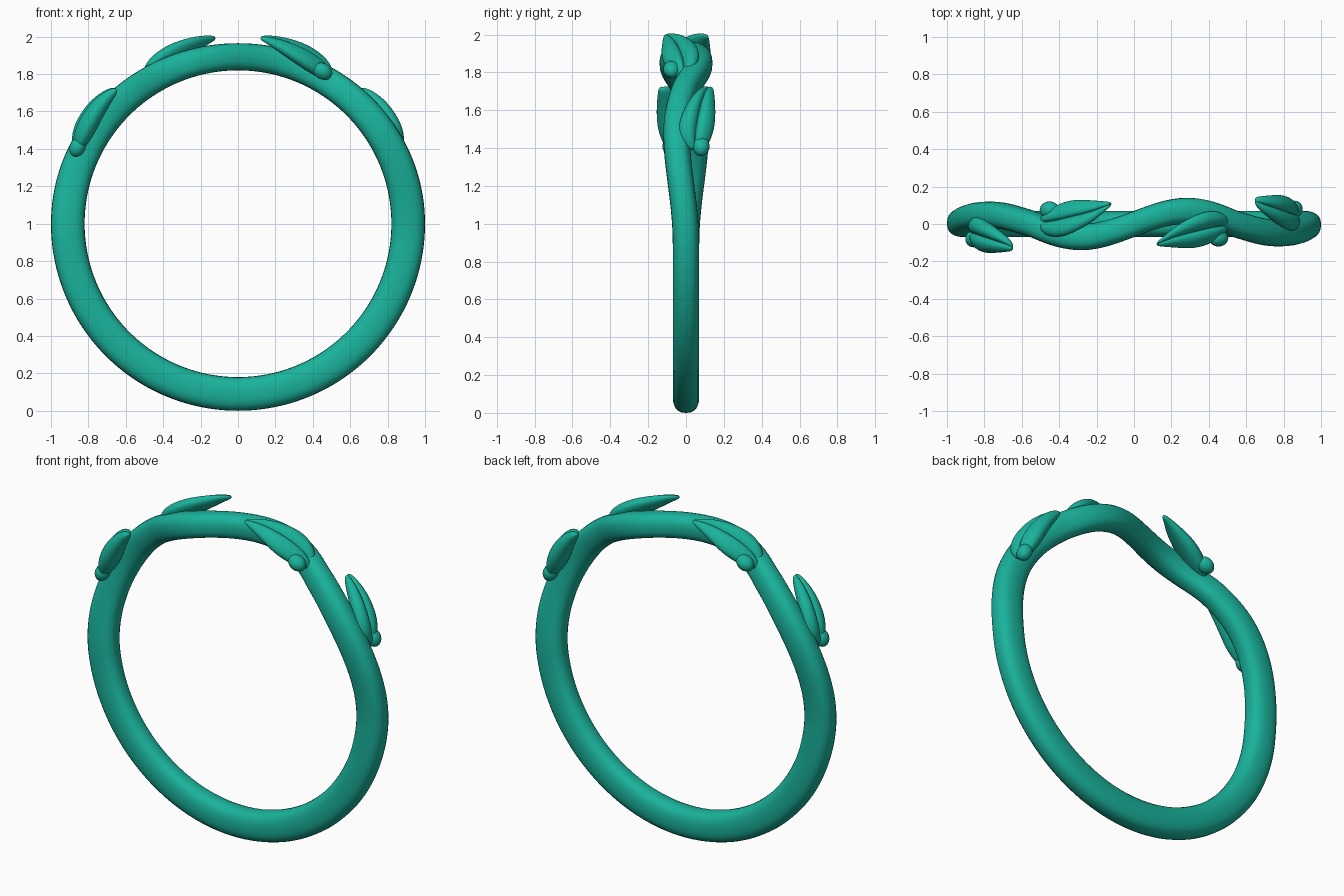
import bpy, bmesh, math
from math import sin, cos, pi, radians

if "Cube" in bpy.data.objects:
    bpy.data.objects.remove(bpy.data.objects["Cube"])

mat = bpy.data.materials.new("teal")
mat.diffuse_color = (0.01, 0.45, 0.33, 1)
mat.use_nodes = True
mat.node_tree.nodes["Principled BSDF"].inputs["Base Color"].default_value = mat.diffuse_color


def polar(a, r, y):
    # angle in degrees from the top of the ring, towards +x
    return (r * sin(radians(a)), y, 1 + r * cos(radians(a)))


def loft(name, rings, closed, subdiv=0):
    bm = bmesh.new()
    loops = [[bm.verts.new(p) for p in ring] for ring in rings]
    n = len(loops[0])
    pairs = list(zip(loops, loops[1:]))
    if closed:
        pairs.append((loops[-1], loops[0]))
    for A, B in pairs:
        for i in range(n):
            j = (i + 1) % n
            bm.faces.new((A[i], A[j], B[j], B[i]))
    if not closed:
        bm.faces.new(loops[0])
        bm.faces.new(loops[-1])
    bmesh.ops.recalc_face_normals(bm, faces=bm.faces[:])
    me = bpy.data.meshes.new(name)
    bm.to_mesh(me)
    bm.free()
    me.materials.append(mat)
    me.polygons.foreach_set("use_smooth", [True] * len(me.polygons))
    ob = bpy.data.objects.new(name, me)
    bpy.context.collection.objects.link(ob)
    if subdiv:
        m = ob.modifiers.new("smooth", 'SUBSURF')
        m.levels = m.render_levels = subdiv
    return ob


def wave(a):
    # sideways weave of the vine, odd about the top
    s, a = (1 if a >= 0 else -1), abs(a)
    if a < 37:
        return s * 0.07 * sin(pi * a / 37)
    if a < 58:
        return -s * 0.05 * sin(pi * (a - 37) / 42)
    if a < 97:
        return -s * 0.025 * (1 + cos(pi * (a - 58) / 39))
    return 0


# Band: superellipse section swept round the weaving circle
rings = []
for k in range(160):
    a = -180 + k * 2.25
    outer = 1 - 0.035 * max(0, cos(radians(a))) ** 2
    mid, half = (outer + 0.82) / 2, (outer - 0.82) / 2
    ring = []
    for i in range(24):
        c, s = cos(2 * pi * i / 24), sin(2 * pi * i / 24)
        u = math.copysign(abs(c) ** 0.8, c)
        v = math.copysign(abs(s) ** 0.8, s)
        ring.append(polar(a, mid + half * u, wave(a) + 0.07 * v))
    rings.append(ring)
loft("vine_band", rings, True)

# Leaf section: (across, height) with a groove along the midrib
SECTION = [(-1, 0), (-.8, .7), (-.4, 1.05), (-.06, .8), (0, .35), (.06, .8), (.4, 1.05),
           (.8, .7), (1, 0), (.6, -.85), (0, -1), (-.6, -.85)]

# Leaf stations: angle, radius, y low, y high, half thickness
UPPER = [(6.8, 1.0, -.118, -.098, .01), (9, .997, -.124, -.065, .02),
         (13, .985, -.132, 0, .036), (19.5, .967, -.142, .062, .052),
         (25, .952, -.122, .085, .055), (30, .94, -.08, .062, .045),
         (32.8, .925, -.045, .02, .018)]
LOWER = [(42, .968, .10, .146, .012), (44, .975, .06, .152, .03),
         (50, .977, 0, .163, .052), (57, .965, -.05, .165, .06),
         (62, .957, -.045, .14, .05), (66, .945, 0, .10, .02)]


def leaf(name, stations, droop, knob):
    rings = []
    for a, r, lo, hi, t in stations:
        m, h = (lo + hi) / 2, (hi - lo) / 2
        rings.append([polar(a, r + t * v + droop * h * u, m + h * u) for u, v in SECTION])
    parts = [loft(name, rings, False, 2)]
    # small bud where the leaf meets the stem
    a, r, y, rad = knob
    bpy.ops.mesh.primitive_uv_sphere_add(segments=24, ring_count=12, radius=rad,
                                         location=polar(a, r, y),
                                         rotation=(0, radians(a), 0))
    bud = bpy.context.object
    bud.name = name + "_bud"
    bud.scale = (1.15, 0.95, 0.9)
    bpy.ops.object.shade_smooth()
    bud.data.materials.append(mat)
    parts.append(bud)
    # opposite copy: half turn about the vertical axis
    for ob in parts:
        c = ob.copy()
        c.name = ob.name + "_opposite"
        c.location = (-ob.location.x, -ob.location.y, ob.location.z)
        c.rotation_euler.z += pi
        bpy.context.collection.objects.link(c)


leaf("upper_leaf", UPPER, 0.3, (29, .932, -.075, .048))
leaf("lower_leaf", LOWER, -0.15, (64.5, .95, .08, .047))
